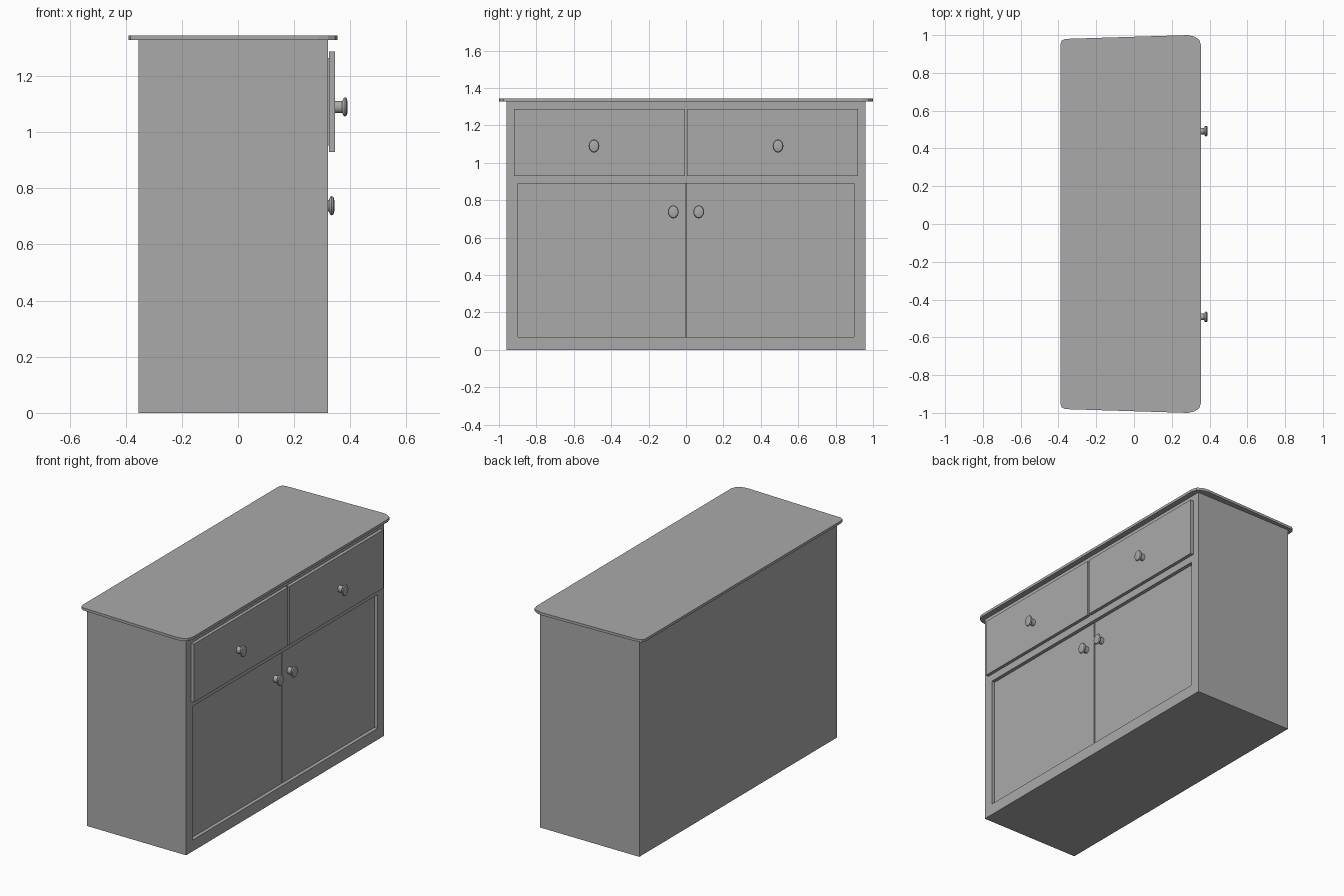
import bpy
import bmesh
from mathutils import Vector, Matrix

default = bpy.data.objects.get("Cube")
if default:
    bpy.data.objects.remove(default, do_unlink=True)

grey = bpy.data.materials.new("plain grey")
grey.use_nodes = True
COLOUR = (0.4, 0.4, 0.4, 1)
grey.diffuse_color = COLOUR
grey.node_tree.nodes["Principled BSDF"].inputs["Base Color"].default_value = COLOUR


def finish(name, bm):
    bmesh.ops.recalc_face_normals(bm, faces=bm.faces)
    mesh = bpy.data.meshes.new(name)
    bm.to_mesh(mesh)
    bm.free()
    mesh.materials.append(grey)
    obj = bpy.data.objects.new(name, mesh)
    bpy.context.collection.objects.link(obj)
    return obj


def box_mesh(low, high):
    low, high = Vector(low), Vector(high)
    bm = bmesh.new()
    place = Matrix.Translation((low + high) / 2) @ Matrix.Diagonal((high - low).to_4d())
    bmesh.ops.create_cube(bm, size=1, matrix=place)
    return bm


def box(name, low, high):
    return finish(name, box_mesh(low, high))


FACE = 0.32          # plane of the cabinet face
RECESS = 0.04        # depth of the door opening
DOOR_FACE = 0.298
DOOR_LOW, DOOR_HIGH, DOOR_EDGE = 0.07, 0.89, 0.897

# Carcass with a sunken door opening
bm = box_mesh((-0.355, -0.96, 0), (FACE, 0.96, 1.33))
cuts = [((0, DOOR_EDGE, 0), (0, 1, 0)), ((0, -DOOR_EDGE, 0), (0, 1, 0)),
        ((0, 0, DOOR_LOW), (0, 0, 1)), ((0, 0, DOOR_HIGH), (0, 0, 1))]
for point, normal in cuts:
    bmesh.ops.bisect_plane(bm, geom=bm.verts[:] + bm.edges[:] + bm.faces[:],
                           plane_co=point, plane_no=normal)
opening = [f for f in bm.faces if f.normal.x > 0.9
           and abs(f.calc_center_median().y) < 0.1
           and DOOR_LOW < f.calc_center_median().z < DOOR_HIGH]
for vert in opening[0].verts[:]:
    vert.select = True
bmesh.ops.inset_individual(bm, faces=opening, thickness=0, depth=-RECESS)
finish("carcass", bm)

# Worktop: one half outline, mirrored across y
half = [(-0.39, 0.95), (-0.383, 0.97), (-0.365, 0.98), (0.285, 1.0),
        (0.32, 0.992), (0.345, 0.975), (0.355, 0.945)]
outline = half + [(x, -y) for x, y in reversed(half)]
bm = bmesh.new()
top = bm.faces.new([bm.verts.new((x, y, 1.328)) for x, y in outline])
slab = bmesh.ops.extrude_face_region(bm, geom=[top])["geom"]
bmesh.ops.translate(bm, vec=(0, 0, 0.016),
                    verts=[g for g in slab if isinstance(g, bmesh.types.BMVert)])
finish("worktop", bm)


def knob(name, x, y, z):
    """Oval turned knob pointing along +x."""
    profile = [(-0.002, 0.021), (0.026, 0.021), (0.031, 0.031),
               (0.036, 0.035), (0.042, 0.031), (0.045, 0.02)]
    bm = bmesh.new()
    rings = []
    for out, radius in profile:
        ring = bmesh.ops.create_circle(bm, segments=20, radius=radius)["verts"]
        for v in ring:
            v.co = (x + out, y + v.co.x * 0.82, z + v.co.y)
        rings.append(ring)
    for a, b in zip(rings, rings[1:]):
        for i in range(len(a)):
            j = (i + 1) % len(a)
            bm.faces.new((a[i], a[j], b[j], b[i]))
    bm.faces.new(rings[0])
    bm.faces.new(rings[-1])
    obj = finish(name, bm)
    bpy.ops.object.select_all(action="DESELECT")
    obj.select_set(True)
    bpy.context.view_layer.objects.active = obj
    bpy.ops.object.shade_smooth_by_angle(angle=0.7)


# Paired doors and drawers with their knobs
for side, s in (("front", -1), ("back", 1)):
    def span(inner, outer):
        return sorted((s * inner, s * outer))

    y0, y1 = span(0.003, DOOR_EDGE)
    box(side + "_door", (0.27, y0, DOOR_LOW), (DOOR_FACE, y1, DOOR_HIGH))
    knob(side + "_door_knob", DOOR_FACE, s * 0.068, 0.738)

    y0, y1 = span(0.03, 0.895)
    box(side + "_drawer_backing", (0.31, y0, 0.953), (0.326, y1, 1.265))
    y0, y1 = span(0.006, 0.92)
    box(side + "_drawer_panel", (0.325, y0, 0.93), (0.345, y1, 1.288))
    knob(side + "_drawer_knob", 0.345, s * 0.492, 1.09)
